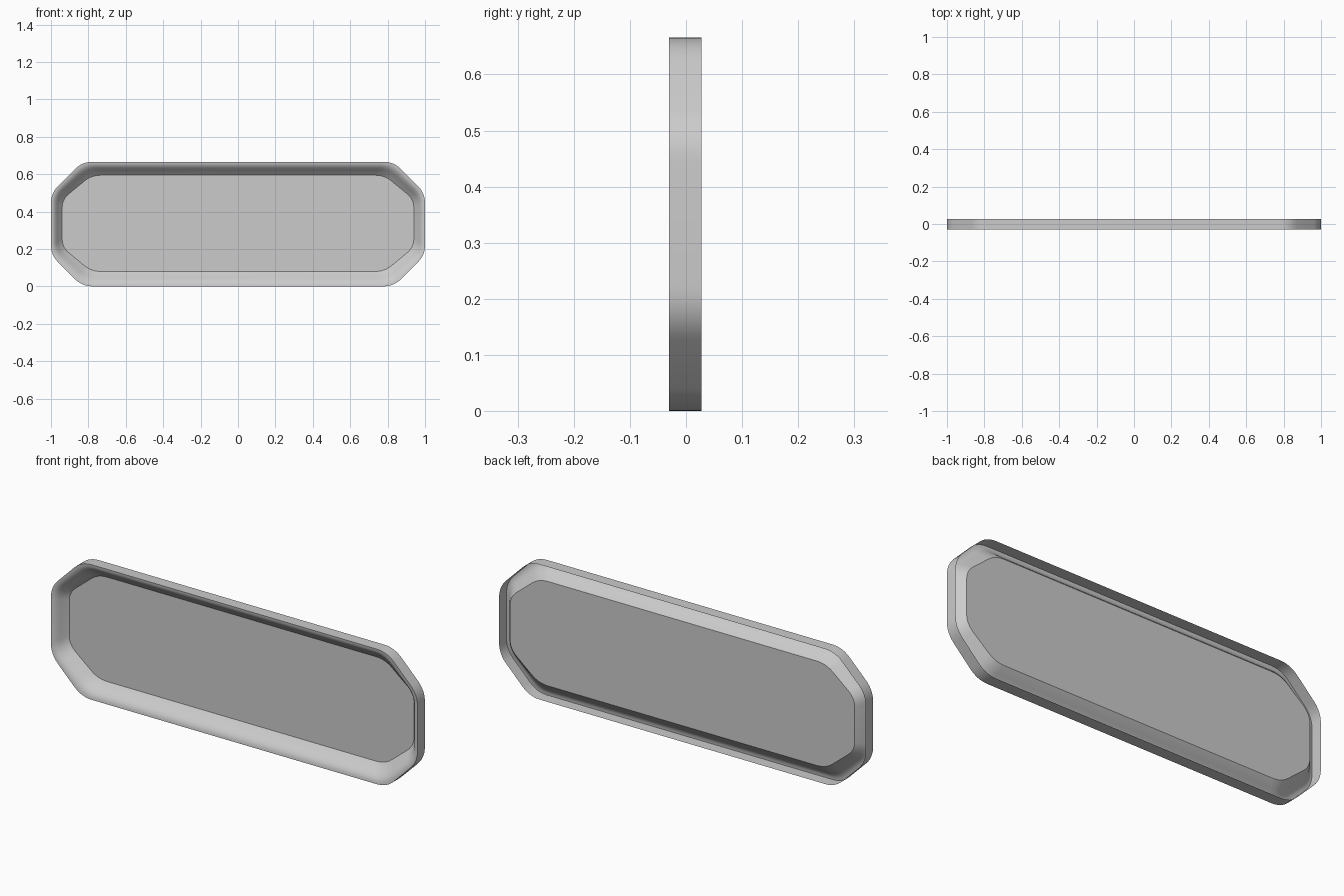
import bpy
import bmesh
from mathutils import Vector

old = bpy.data.objects.get("Cube")
if old:
    bpy.data.objects.remove(old)

grey = bpy.data.materials.new("light grey")
grey.use_nodes = True
COLOUR = (0.6, 0.6, 0.6, 1)
grey.diffuse_color = COLOUR
grey.node_tree.nodes["Principled BSDF"].inputs["Base Color"].default_value = COLOUR

HALF_W, HALF_H, CUT, ROUND = 1.0, 0.333, 0.167, 0.055
FRONT, BACK = -0.03, 0.028
STEPS = 6


def outline():
    """Chamfered rectangle with softened corners, counter-clockwise from the front."""
    w, h, c = HALF_W, HALF_H, CUT
    quarter = [(w, h - c), (w - c, h)]
    corners = [Vector(p) for p in quarter]
    corners += [Vector((-x, z)) for x, z in reversed(quarter)]
    corners += [-p for p in corners]
    pts = []
    for i, p in enumerate(corners):
        a = p + (corners[i - 1] - p).normalized() * ROUND
        b = p + (corners[(i + 1) % len(corners)] - p).normalized() * ROUND
        for k in range(STEPS + 1):
            t = k / STEPS
            pts.append(a * (1 - t) ** 2 + p * 2 * t * (1 - t) + b * t * t)
    return pts


def ring(bm, inset, y):
    """Outline ring; inset goes from the rim (0) to the panel edge (1)."""
    sx, sz, lift = 1 - 0.06 * inset, 1 - 0.227 * inset, 0.004 * inset
    return [bm.verts.new((p.x * sx, y, HALF_H + p.y * sz + lift)) for p in outline()]


def bridge(bm, a, b):
    n = len(a)
    for i in range(n):
        j = (i + 1) % n
        bm.faces.new((a[i], a[j], b[j], b[i]))


def finish(bm, name):
    mesh = bpy.data.meshes.new(name)
    bm.to_mesh(mesh)
    bm.free()
    mesh.materials.append(grey)
    obj = bpy.data.objects.new(name, mesh)
    bpy.context.collection.objects.link(obj)
    bpy.ops.object.select_all(action="DESELECT")
    obj.select_set(True)
    bpy.context.view_layer.objects.active = obj
    bpy.ops.object.shade_smooth_by_angle(angle=0.6)


# Thin outer wall
bm = bmesh.new()
bridge(bm, ring(bm, 0, BACK), ring(bm, 0, FRONT))
bmesh.ops.reverse_faces(bm, faces=bm.faces[:])
finish(bm, "outer_wall")

# Rolled lip sloping back from the rim to the panel
profile = [(0, 0), (0.15, 0.02), (0.3, 0.1), (0.45, 0.26), (0.6, 0.48), (0.8, 0.77), (1, 1)]
bm = bmesh.new()
rings = [ring(bm, t, FRONT + (BACK - FRONT) * d) for t, d in profile]
for outer, inner in zip(rings, rings[1:]):
    bridge(bm, outer, inner)
finish(bm, "rolled_lip")

# Recessed flat panel
bm = bmesh.new()
bm.faces.new(ring(bm, 1, BACK))
finish(bm, "recessed_panel")
